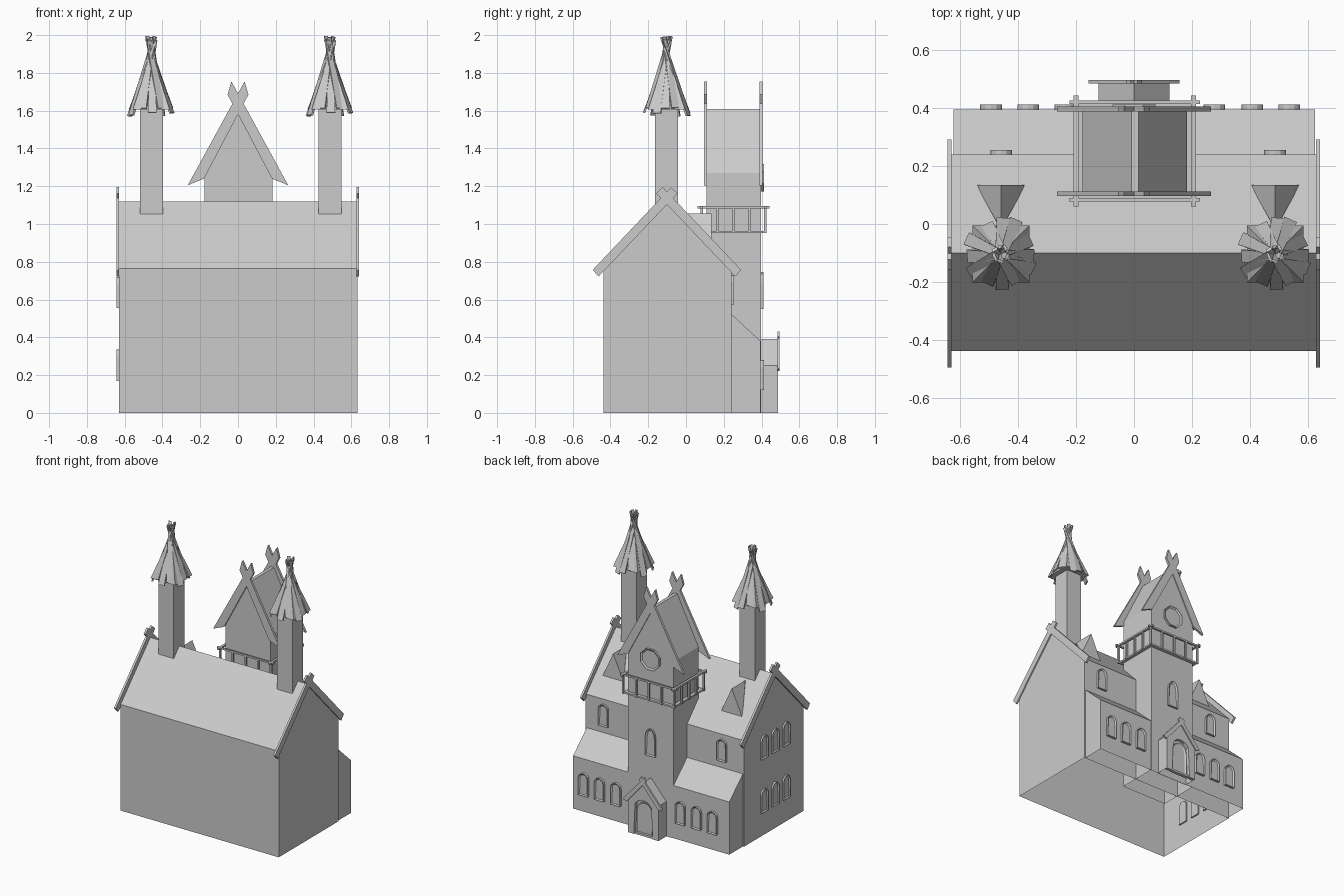
import bpy, bmesh, math, random
from mathutils import Vector

if "Cube" in bpy.data.objects:
    bpy.data.objects.remove(bpy.data.objects["Cube"])

random.seed(4)


def finish(bm, name, loc=(0, 0, 0)):
    me = bpy.data.meshes.new(name)
    bm.to_mesh(me)
    bm.free()
    ob = bpy.data.objects.new(name, me)
    ob.location = loc
    bpy.context.collection.objects.link(ob)
    return ob


def prism(name, pts, axis, a, b, open_bottom=False, rim=0, depth=0):
    """Extrude a 2D outline along an axis; optional recessed panel at end b."""
    put = {'x': lambda p, d: (d, p[0], p[1]),
           'y': lambda p, d: (p[0], d, p[1]),
           'z': lambda p, d: (p[0], p[1], d)}[axis]
    bm = bmesh.new()
    va = [bm.verts.new(put(p, a)) for p in pts]
    vb = [bm.verts.new(put(p, b)) for p in pts]
    bm.faces.new(va)
    end = bm.faces.new(vb)
    n = len(pts)
    for i in range(n):
        j = (i + 1) % n
        bm.faces.new((va[i], va[j], vb[j], vb[i]))
    bmesh.ops.recalc_face_normals(bm, faces=bm.faces)
    if rim:
        bmesh.ops.inset_individual(bm, faces=[end], thickness=rim, depth=-depth)
    if open_bottom:
        bm.normal_update()
        low = [f for f in bm.faces if all(v.co.z < 1e-4 for v in f.verts)]
        bmesh.ops.delete(bm, geom=low, context='FACES_ONLY')
    return finish(bm, name)


def box(name, x0, x1, y0, y1, z0, z1):
    return prism(name, [(x0, y0), (x1, y0), (x1, y1), (x0, y1)], 'z', z0, z1)


def arch(c, z0, w, h, rise=1.0):
    r = w / 2
    zs = z0 + h - r * rise
    top = [(c + r * math.cos(math.pi * i / 6), zs + r * rise * math.sin(math.pi * i / 6))
           for i in range(7)]
    return [(c - r, z0), (c + r, z0)] + top


def bargeboards(name, axis, c, a, b, pts):
    """A pair of crossing gable boards mirrored about c."""
    for s, side in ((1, "a"), (-1, "b")):
        prism(f"{name}_{side}", [(c + s * u, z) for u, z in pts], axis, a, b)


# main hall, open underneath
prism("main_hall", [(-.438, 0), (.24, 0), (.24, .765), (-.1, 1.12), (-.438, .765)],
      'x', -.63, .632, True)
board = [(-.393, .757), (.022, 1.195), (.056, 1.162), (-.362, .722)]
bargeboards("hall_gable_board_left", 'x', -.101, -.644, -.629, board)
bargeboards("hall_gable_board_right", 'x', -.101, .627, .641, board)

# lean-to aisles on the entrance side
prism("lean_to", [(.235, 0), (.395, 0), (.395, .38), (.235, .528)], 'x', -.622, .624, True)

# central tower with steep roof
prism("tower", [(-.177, 0), (.183, 0), (.183, 1.27), (.015, 1.61), (-.009, 1.61), (-.177, 1.27)],
      'y', .108, .398, True)
steep = [(-.266, 1.205), (.035, 1.755), (.055, 1.685), (-.18, 1.24)]
bargeboards("tower_gable_board_front", 'y', 0, .096, .112, steep)
bargeboards("tower_gable_board_rear", 'y', 0, .388, .405, steep)
prism("tower_round_window",
      [(.08 * math.cos(math.radians(22.5 + 45 * i)), 1.245 + .08 * math.sin(math.radians(22.5 + 45 * i)))
       for i in range(8)], 'y', .39, .412, rim=.012, depth=.008)
prism("tower_window", arch(0, .55, .08, .195, 1.7), 'y', .385, .411, rim=.011, depth=.008)

# balcony: deck, rails and balusters
X0, X1, Y0, Y1 = -.2, .205, .083, .42
box("balcony_deck", X0, X1, Y0, Y1, .952, .964)
for z in (1.083,):
    for y in (Y0, Y1):
        box("balcony_rail_x", X0 - .022, X1 + .022, y - .006, y + .006, z, z + .012)
    for x in (X0, X1):
        box("balcony_rail_y", x - .008, x + .008, Y0 - .023, Y1 + .023, z, z + .012)
for i in range(5):
    t = i / 4
    spots = [(X0 + t * (X1 - X0), y) for y in (Y0, Y1)]
    if 0 < i < 4:
        spots += [(x, Y0 + t * (Y1 - Y0)) for x in (X0, X1)]
    for x, y in spots:
        box("baluster", x - .006, x + .006, y - .006, y + .006, .952, 1.085)

# porch with recessed arched doorway
gable = [(.122, .25), (0, .39), (-.122, .25)]
prism("porch_body", [(-.122, 0), (.122, 0)] + gable, 'y', .39, .465, True)
door = arch(0, 0, .15, .26)
prism("porch_front", [(-.122, 0)] + [door[0]] + door[:1:-1][1:-1] + [door[1], (.122, 0)] + gable,
      'y', .465, .488)
prism("door", arch(0, 0, .12, .24), 'y', .46, .473, rim=.012, depth=.006)
box("door_step", -.07, .07, .46, .484, 0, .015)
bargeboards("porch_gable_board", 'y', 0, .484, .496,
            [(-.157, .235), (.012, .43), (.028, .405), (-.128, .222)])

# arched windows
for x in (-.493, -.365, -.237, .277, .408, .535):
    prism("aisle_window", arch(x, .12, .075, .16), 'y', .388, .412, rim=.01, depth=.008)
for x in (-.458, .486):
    prism("hall_window", arch(x, .575, .075, .155), 'y', .23, .255, rim=.01, depth=.008)
for z in (.17, .555):
    for y in (.015, -.11, -.235):
        prism("side_window", arch(y, z, .075, .165), 'x', -.62, -.643, rim=.01, depth=.008)


def plank(name, cx, cy, ang, r, z, top):
    """Tapered roof plank that overshoots the spire tip."""
    out = Vector((math.cos(ang), math.sin(ang), 0))
    tan = Vector((-out.y, out.x, 0))
    low = out * r + Vector((0, 0, z))
    tip = out * -.024 + Vector((0, 0, top))
    nrm = (tip - low).normalized().cross(tan).normalized() * .005
    skew = tan * random.uniform(-.012, .012)
    bm = bmesh.new()
    for p, w in ((low, .023), (tip + skew, .010)):
        for s, q in ((-1, -1), (1, -1), (1, 1), (-1, 1)):
            bm.verts.new(p + tan * (s * w) + nrm * q)
    v = list(bm.verts)
    bm.verts.ensure_lookup_table()
    bm.faces.new(v[:4])
    bm.faces.new(v[4:])
    for i in range(4):
        j = (i + 1) % 4
        bm.faces.new((v[i], v[j], v[4 + j], v[4 + i]))
    bmesh.ops.recalc_face_normals(bm, faces=bm.faces)
    finish(bm, name, (cx, cy, 0))


# turrets with plank spires, and a wedge dormer behind each
shape = [(random.uniform(-.12, .12), random.uniform(.108, .13), random.uniform(1.965, 1.997))
         for _ in range(12)]
for cx, side in ((-.459, "left"), (.487, "right")):
    cy = -.103
    box(f"turret_{side}", cx - .061, cx + .061, cy - .061, cy + .061, .95, 1.64)
    bm = bmesh.new()
    base = [bm.verts.new((sx * .098, sy * .098, 1.605)) for sx, sy in ((-1, -1), (1, -1), (1, 1), (-1, 1))]
    tip = bm.verts.new((0, 0, 1.91))
    bm.faces.new(base[::-1])
    for i in range(4):
        bm.faces.new((base[i], base[(i + 1) % 4], tip))
    finish(bm, f"spire_{side}", (cx, cy, 0))
    random.seed(9)
    for i, (da, r, top) in enumerate(shape):
        z = 1.605 - (r - .113) * 2.6
        plank(f"spire_plank_{side}", cx, cy, i * math.pi / 6 + da, r, z, top)
    bm = bmesh.new()
    l, r, a, back = [bm.verts.new(p) for p in
                     ((-.085, .135, .868), (.085, .135, .868), (0, .135, 1.055), (0, -.02, 1.055))]
    low = bm.verts.new((0, -.02, 1.03))
    for f in ((l, a, r), (l, back, a), (r, a, back), (l, low, back), (r, back, low), (l, r, low)):
        bm.faces.new(f)
    bmesh.ops.recalc_face_normals(bm, faces=bm.faces)
    finish(bm, f"dormer_{side}", (cx, 0, 0))
